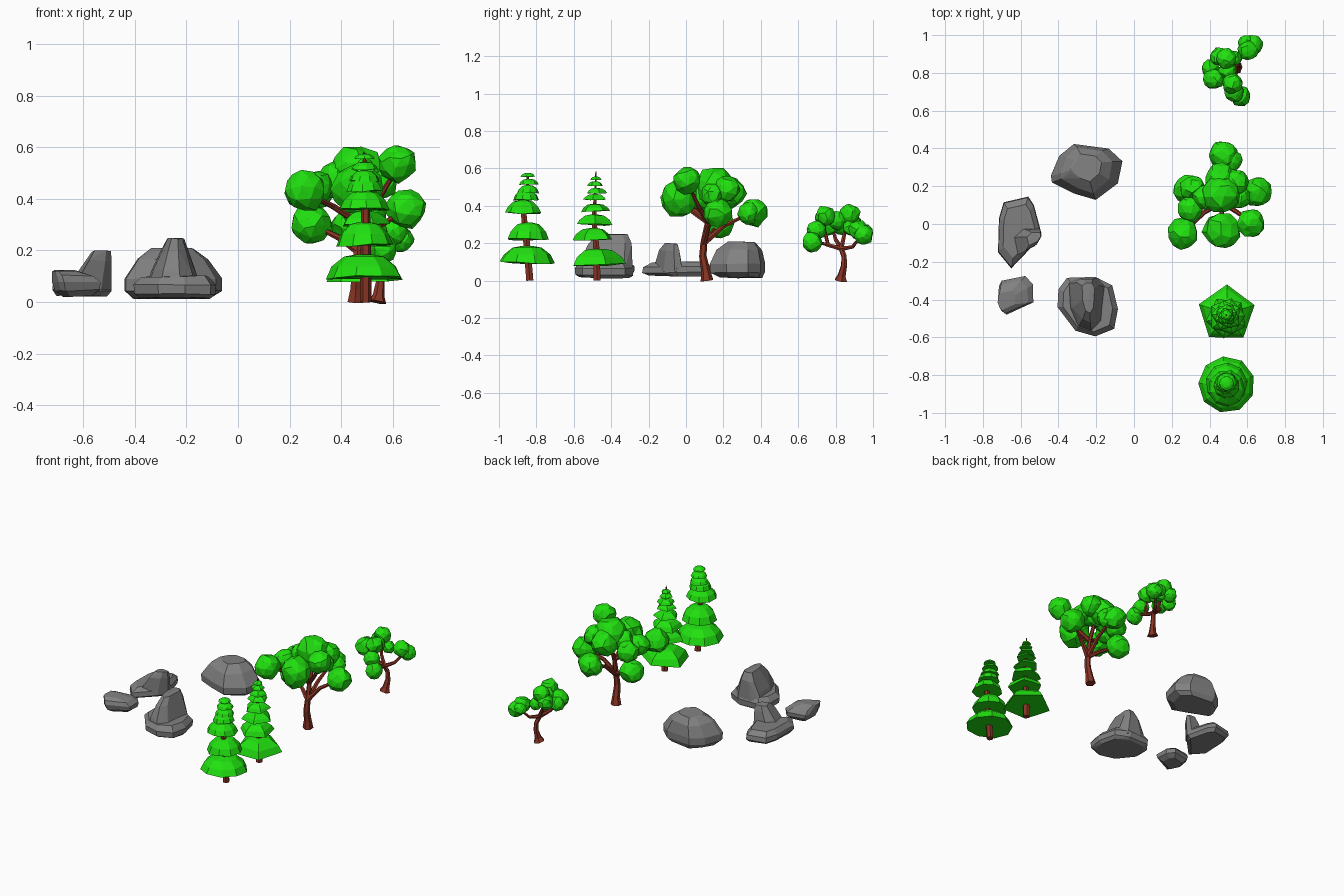
import bpy, bmesh, math, random
from mathutils import Vector, Matrix

random.seed(4)


def material(name, color):
    m = bpy.data.materials.new(name)
    m.diffuse_color = color
    return m


LEAF = material("leaf_green", (0.015, 0.75, 0.005, 1))
BARK = material("bark_brown", (0.25, 0.035, 0.018, 1))
STONE = material("stone_grey", (0.22, 0.22, 0.22, 1))


def finish(bm, name, mat):
    bmesh.ops.recalc_face_normals(bm, faces=bm.faces[:])
    me = bpy.data.meshes.new(name)
    bm.to_mesh(me)
    bm.free()
    ob = bpy.data.objects.new(name, me)
    bpy.context.collection.objects.link(ob)
    me.materials.append(mat)
    return ob


def tubes(name, paths):
    """Tapered bark tubes; each path is a list of (x, y, z, radius)."""
    cu = bpy.data.curves.new(name, "CURVE")
    cu.dimensions = "3D"
    cu.bevel_depth = 1
    cu.bevel_resolution = 1
    cu.use_fill_caps = True
    for path in paths:
        s = cu.splines.new("POLY")
        s.points.add(len(path) - 1)
        for p, (x, y, z, r) in zip(s.points, path):
            p.co = (x, y, z, 1)
            p.radius = r
    me = bpy.data.meshes.new_from_object(bpy.data.objects.new(name, cu))
    bpy.data.curves.remove(cu)
    ob = bpy.data.objects.new(name, me)
    bpy.context.collection.objects.link(ob)
    me.materials.clear()
    me.materials.append(BARK)
    me.polygons.foreach_set("use_smooth", [False] * len(me.polygons))


def foliage(name, blobs):
    """Faceted leaf balls; each blob is (x, y, z, radius)."""
    bm = bmesh.new()
    for x, y, z, r in blobs:
        turn = Matrix.Rotation(random.uniform(0, 6), 4, "Z") @ Matrix.Rotation(random.uniform(0, 6), 4, "X")
        new = bmesh.ops.create_icosphere(bm, subdivisions=2, radius=r,
                                         matrix=Matrix.Translation((x, y, z)) @ turn)["verts"]
        for v in new:
            v.co += Vector([random.uniform(-.09, .09) * r for _ in range(3)])
    finish(bm, name, LEAF)


def pine_tiers(name, x, tiers, sides):
    """Stacked shallow domes; each tier is (y, radius, z bottom, z top)."""
    bm = bmesh.new()
    for i, (cy, r, z0, z1) in enumerate(tiers):
        rings = []
        for s, t in ((1, 0), (.85, .48), (.53, .9), (.2, 1)):
            rings.append([bm.verts.new((x + r * s * math.cos(a), cy + r * s * math.sin(a), z0 + t * (z1 - z0)))
                          for a in (math.tau * k / sides + i * .5 + .3 for k in range(sides))])
        for v in rings[0]:
            v.co.z += random.uniform(-.06, .06) * r
        for lo, hi in zip(rings, rings[1:]):
            for k in range(sides):
                n = (k + 1) % sides
                bm.faces.new((lo[k], lo[n], hi[n], hi[k]))
        bm.faces.new(rings[0][::-1])
        bm.faces.new(rings[-1])
    finish(bm, name, LEAF)


def hull(name, outline, levels):
    """Convex stone; levels are (z, scale x, scale y, shift x, shift y) of the outline."""
    bm = bmesh.new()
    cx = sum(p[0] for p in outline) / len(outline)
    cy = sum(p[1] for p in outline) / len(outline)
    for z, sx, sy, dx, dy in levels:
        for x, y in outline:
            bm.verts.new((cx + (x - cx) * sx + dx, cy + (y - cy) * sy + dy, z + random.uniform(-.004, .004)))
    res = bmesh.ops.convex_hull(bm, input=bm.verts[:])
    loose = {g for g in res["geom_interior"] + res["geom_unused"] if isinstance(g, bmesh.types.BMVert)}
    bmesh.ops.delete(bm, geom=list(loose), context="VERTS")
    bmesh.ops.dissolve_limit(bm, angle_limit=.12, verts=bm.verts[:], edges=bm.edges[:])
    return finish(bm, name, STONE)


def merge(base, extra):
    m = base.modifiers.new("union", "BOOLEAN")
    m.object, m.operation, m.solver = extra, "UNION", "EXACT"
    bpy.context.view_layer.objects.active = base
    bpy.ops.object.modifier_apply(modifier=m.name)
    bpy.data.objects.remove(extra)


# Front pine
pine_tiers("front_pine_tiers", .49, [
    (-.85, .15, .095, .185), (-.845, .112, .22, .31), (-.87, .098, .36, .43), (-.855, .07, .43, .485),
    (-.845, .06, .468, .51), (-.84, .053, .515, .543), (-.845, .04, .556, .575)], 9)
tubes("front_pine_trunk", [[(.495, -.835, 0, .022), (.495, -.85, .18, .021), (.495, -.868, .36, .017),
                            (.492, -.85, .46, .012), (.49, -.845, .565, .006)]])

# Second pine, with five-sided tiers
pine_tiers("second_pine_tiers", .49, [
    (-.475, .155, .085, .17), (-.495, .112, .218, .28), (-.49, .1, .298, .353), (-.485, .082, .37, .41),
    (-.485, .066, .43, .462), (-.48, .058, .468, .495), (-.485, .044, .508, .53), (-.482, .032, .538, .556)], 5)
tubes("second_pine_trunk", [[(.495, -.475, 0, .022), (.495, -.48, .18, .019), (.492, -.492, .33, .015),
                             (.49, -.485, .45, .009), (.488, -.482, .582, .003)]])

# Large leafy tree
foliage("large_tree_leaves", [
    (.475, .36, .365, .078), (.515, .335, .36, .06), (.285, .18, .30, .078), (.26, -.05, .43, .082),
    (.31, .19, .43, .068), (.465, -.035, .44, .1), (.46, .16, .505, .105), (.65, .17, .36, .078),
    (.62, .005, .535, .074), (.54, .22, .49, .07), (.3, .08, .44, .068), (.38, .14, .47, .07),
    (.46, .235, .47, .085), (.56, .14, .46, .06)])
fork = (.465, .095, .2, .018)
crown = (.465, .115, .31, .014)
tubes("large_tree_trunk", [
    [(.455, .112, 0, .034), (.458, .106, .05, .025), (.46, .09, .13, .02), fork, crown, (.46, .17, .45, .01)],
    [fork, (.47, .2, .29, .013), (.475, .34, .36, .008)],
    [fork, (.40, .13, .245, .013), (.29, .175, .3, .008)],
    [crown, (.37, .06, .37, .012), (.27, -.04, .42, .008)],
    [crown, (.465, .03, .37, .012), (.465, -.02, .43, .009)],
    [fork, (.54, .12, .29, .013), (.64, .165, .35, .008)],
    [crown, (.55, .06, .41, .012), (.62, .01, .52, .007)]])

# Small leafy tree
foliage("small_tree_leaves", [
    (.605, .92, .27, .054), (.63, .95, .245, .052), (.59, .96, .26, .04), (.565, .675, .205, .054),
    (.53, .7, .27, .052), (.52, .745, .345, .055), (.49, .875, .355, .056), (.405, .825, .29, .047),
    (.425, .77, .3, .058), (.45, .885, .31, .05), (.495, .81, .32, .05), (.53, .88, .28, .04)])
fork = (.535, .83, .17, .014)
tubes("small_tree_trunk", [
    [(.54, .828, 0, .036), (.545, .832, .025, .023), (.552, .845, .08, .017), (.548, .845, .13, .015), fork,
     (.5, .845, .24, .011), (.49, .865, .34, .007)],
    [fork, (.57, .89, .18, .01), (.62, .945, .25, .006)],
    [fork, (.535, .76, .19, .011), (.56, .69, .21, .006)],
    [(.535, .76, .19, .01), (.525, .74, .27, .009), (.52, .745, .33, .006)],
    [fork, (.47, .8, .22, .011), (.42, .78, .29, .007)]])

# Large back rock, blunt towards the back right
hull("back_rock", [(-.32, .425), (-.13, .4), (-.055, .33), (-.08, .21), (-.2, .12), (-.32, .155), (-.44, .215),
                   (-.445, .25), (-.4, .36)],
     [(.015, .78, .75, 0, .02), (.045, .97, .95, 0, .005), (.09, .97, .97, 0, .003),
      (.165, .7, .8, .003, .012), (.207, .42, .48, .005, .025)])

# Left rock: low slab with a knob
slab = hull("left_rock", [(-.69, .115), (-.56, .145), (-.53, .1), (-.49, -.05), (-.53, -.11), (-.65, -.235),
                          (-.72, -.15), (-.715, .03)],
            [(.025, .85, .85, 0, 0), (.045, 1, 1, 0, 0), (.075, .97, .97, 0, 0), (.1, .75, .75, 0, 0)])
merge(slab, hull("knob", [(-.655, -.07), (-.6, -.02), (-.5, -.02), (-.49, -.06), (-.53, -.12), (-.63, -.17)],
                 [(.05, 1, 1, 0, 0), (.1, .88, .92, .01, 0), (.16, .62, .72, .03, 0), (.197, .45, .45, .04, .005)]))

# Small left rock, a flat wedge rising to the front left
hull("small_rock", [(-.7, -.3), (-.575, -.275), (-.535, -.32), (-.533, -.415), (-.675, -.48), (-.695, -.465),
                    (-.72, -.4), (-.715, -.33)],
     [(.022, .6, .6, .01, .01), (.045, .93, .93, .005, .005), (.075, 1, 1, 0, 0), (.102, .85, .85, -.012, -.01),
      (.12, .5, .5, -.04, -.03)])

# Front rock: rounded slab with a tall ridge running front to back
slab = hull("front_rock", [(-.4, -.345), (-.355, -.285), (-.205, -.28), (-.115, -.325), (-.085, -.45), (-.105, -.555),
                           (-.205, -.595), (-.31, -.565), (-.405, -.44)],
            [(.015, .85, .85, 0, 0), (.03, .98, .98, 0, 0), (.065, 1, 1, 0, 0), (.1, .82, .85, 0, 0)])
merge(slab, hull("ridge", [(-.36, -.31), (-.3, -.285), (-.19, -.285), (-.14, -.33), (-.16, -.52), (-.22, -.575),
                           (-.3, -.55), (-.35, -.45)],
                 [(.05, 1, 1, 0, 0), (.12, .78, .93, 0, .005), (.2, .5, .8, .005, .02), (.245, .3, .55, .01, .03)]))
